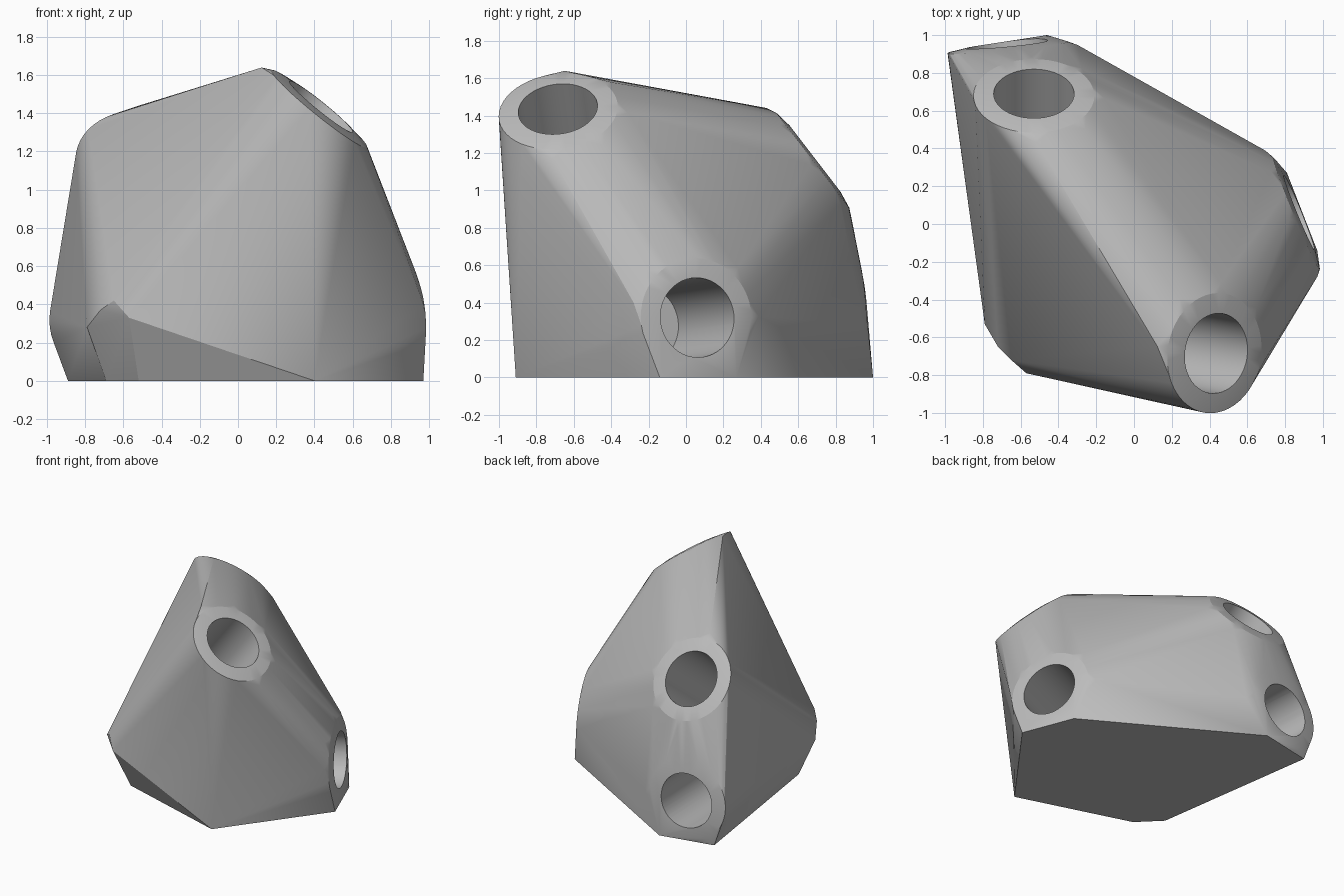
import bpy, bmesh
from math import cos, sin, tau, pi
from mathutils import Vector

cube = bpy.data.objects.get("Cube")
if cube:
    bpy.data.objects.remove(cube)

grey = bpy.data.materials.new("mid_grey")
grey.use_nodes = True
grey.diffuse_color = (0.5, 0.5, 0.5, 1)
grey.node_tree.nodes["Principled BSDF"].inputs["Base Color"].default_value = (0.5, 0.5, 0.5, 1)

# Hub where all sockets meet, and the centre of each socket mouth
HUB = Vector((-0.53, -0.52, 0.24))
MOUTHS = {
    "side": Vector((0.875, 0.06, 0.32)),
    "front": Vector((0.435, -0.685, 1.435)),
    "upper": Vector((-0.53, 0.69, 1.17)),
    "back": Vector((-0.67, 0.95, 0.32)),
}
RIM, SHOULDER, BORE, DEPTH = 0.32, 0.372, 0.213, 0.78


def add_object(name, bm):
    mesh = bpy.data.meshes.new(name)
    bm.to_mesh(mesh)
    bm.free()
    mesh.materials.append(grey)
    ob = bpy.data.objects.new(name, mesh)
    bpy.context.collection.objects.link(ob)
    return ob


def ring(centre, axis, radius, count=48):
    u = axis.cross(Vector((0, 0, 1))).normalized()
    v = axis.cross(u)
    return [centre + radius * (u * cos(tau * i / count) + v * sin(tau * i / count))
            for i in range(count)]


# Body: hull around the domed socket rims, the hub corner and the flat base
points = []
middle = sum(MOUTHS.values(), Vector()) / 4
for mouth in MOUTHS.values():
    n = (mouth - HUB).normalized()
    points += ring(mouth, n, BORE + 0.01)
    points += ring(mouth - n * 0.015, n, RIM)
    # Faceted shoulder on the half that faces the other sockets
    d = middle - mouth
    d = (d - n * d.dot(n)).normalized()
    side = n.cross(d)
    for i in range(-2, 3):
        a = i * pi / 4
        points.append(mouth - n * 0.04 + SHOULDER * (d * cos(a) + side * sin(a)))

# Corners of the base, then the chamfered hub corner and the side rim corner
for x, y in ((0.4, -0.91), (0.97, -0.14), (0.81, 0.27), (-0.46, 1.0),
             (-0.89, 0.91), (-0.69, -0.46), (-0.52, -0.63)):
    points.append(Vector((x, y, 0)))
for corner in ((-0.79, -0.53, 0.28), (-0.72, -0.65, 0.37), (-0.65, -0.72, 0.42),
               (-0.57, -0.79, 0.33), (0.97, -0.28, 0.4)):
    points.append(Vector(corner))
bm = bmesh.new()
for p in points:
    if p.z >= 0:
        bm.verts.new(p)
hull = bmesh.ops.convex_hull(bm, input=bm.verts[:])
loose = {g for g in hull["geom_interior"] + hull["geom_unused"]
         if isinstance(g, bmesh.types.BMVert)}
bmesh.ops.delete(bm, geom=list(loose), context="VERTS")
bmesh.ops.dissolve_limit(bm, angle_limit=0.005, verts=bm.verts[:], edges=bm.edges[:])
bmesh.ops.recalc_face_normals(bm, faces=bm.faces[:])
body = add_object("connector_body", bm)

# Blind round sockets
for name, mouth in MOUTHS.items():
    n = (mouth - HUB).normalized()
    bm = bmesh.new()
    inner = [bm.verts.new(p) for p in ring(mouth - n * DEPTH, n, BORE)]
    outer = [bm.verts.new(p) for p in ring(mouth + n * 0.2, n, BORE)]
    bm.faces.new(inner)
    bm.faces.new(outer)
    for i in range(len(inner)):
        j = (i + 1) % len(inner)
        bm.faces.new((inner[i], inner[j], outer[j], outer[i]))
    bmesh.ops.recalc_face_normals(bm, faces=bm.faces[:])
    cutter = add_object(name + "_socket_cutter", bm)
    mod = body.modifiers.new(name + "_socket", "BOOLEAN")
    mod.operation = "DIFFERENCE"
    mod.solver = "EXACT"
    mod.object = cutter
    bpy.ops.object.select_all(action="DESELECT")
    body.select_set(True)
    bpy.context.view_layer.objects.active = body
    bpy.ops.object.modifier_apply(modifier=mod.name)
    bpy.data.objects.remove(cutter)

bpy.ops.object.shade_smooth_by_angle(angle=0.3)
